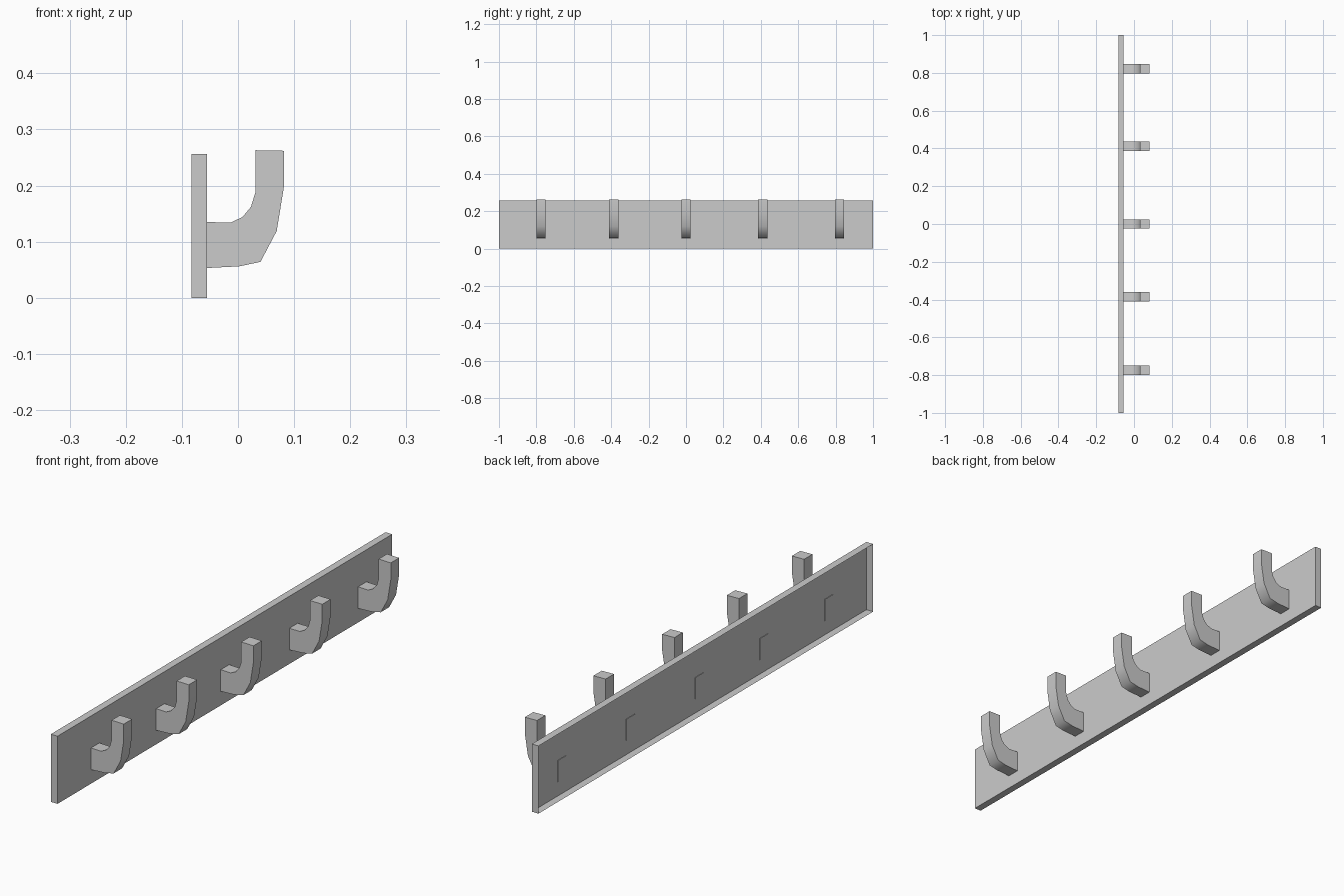
import bpy, bmesh, math

if "Cube" in bpy.data.objects:
    bpy.data.objects.remove(bpy.data.objects["Cube"])

BACK, FACE = -0.083, -0.055
HEIGHT = 0.256
HOOK_WIDTH = 0.05


def finish(name, bm):
    mesh = bpy.data.meshes.new(name)
    bm.to_mesh(mesh)
    bm.free()
    obj = bpy.data.objects.new(name, mesh)
    bpy.context.collection.objects.link(obj)
    return obj


# Backboard: shallow tray, open on the wall side
bm = bmesh.new()
bmesh.ops.create_cube(bm, size=1)
for v in bm.verts:
    v.co.x = FACE if v.co.x > 0 else BACK
    v.co.y *= 2
    v.co.z = HEIGHT if v.co.z > 0 else 0
open_side = [f for f in bm.faces if f.normal.x < -0.9]
bmesh.ops.delete(bm, geom=open_side, context='FACES_ONLY')
finish("backboard", bm)

# Hook side profile (x, z): inner curve going up, outer curve coming back
inner = [(-0.057, 0.135), (-0.013, 0.134), (0.008, 0.144),
         (0.023, 0.162), (0.031, 0.188), (0.031, 0.263)]
outer = [(0.082, 0.262), (0.082, 0.199), (0.069, 0.119),
         (0.040, 0.064), (0.002, 0.056), (-0.057, 0.053)]


def hook(name, y):
    bm = bmesh.new()
    verts = [bm.verts.new((x, y - HOOK_WIDTH / 2, z)) for x, z in inner + outer]
    face = bm.faces.new(verts)
    ext = bmesh.ops.extrude_face_region(bm, geom=[face], use_keep_orig=True)
    moved = [g for g in ext["geom"] if isinstance(g, bmesh.types.BMVert)]
    bmesh.ops.translate(bm, verts=moved, vec=(0, HOOK_WIDTH, 0))
    bmesh.ops.recalc_face_normals(bm, faces=bm.faces)
    obj = finish(name, bm)
    bpy.ops.object.select_all(action='DESELECT')
    obj.select_set(True)
    bpy.context.view_layer.objects.active = obj
    bpy.ops.object.shade_smooth_by_angle(angle=math.radians(60))


# Row of five hooks
for i, y in enumerate((-0.775, -0.386, 0.0, 0.411, 0.821)):
    hook(f"hook_{i + 1}", y)
